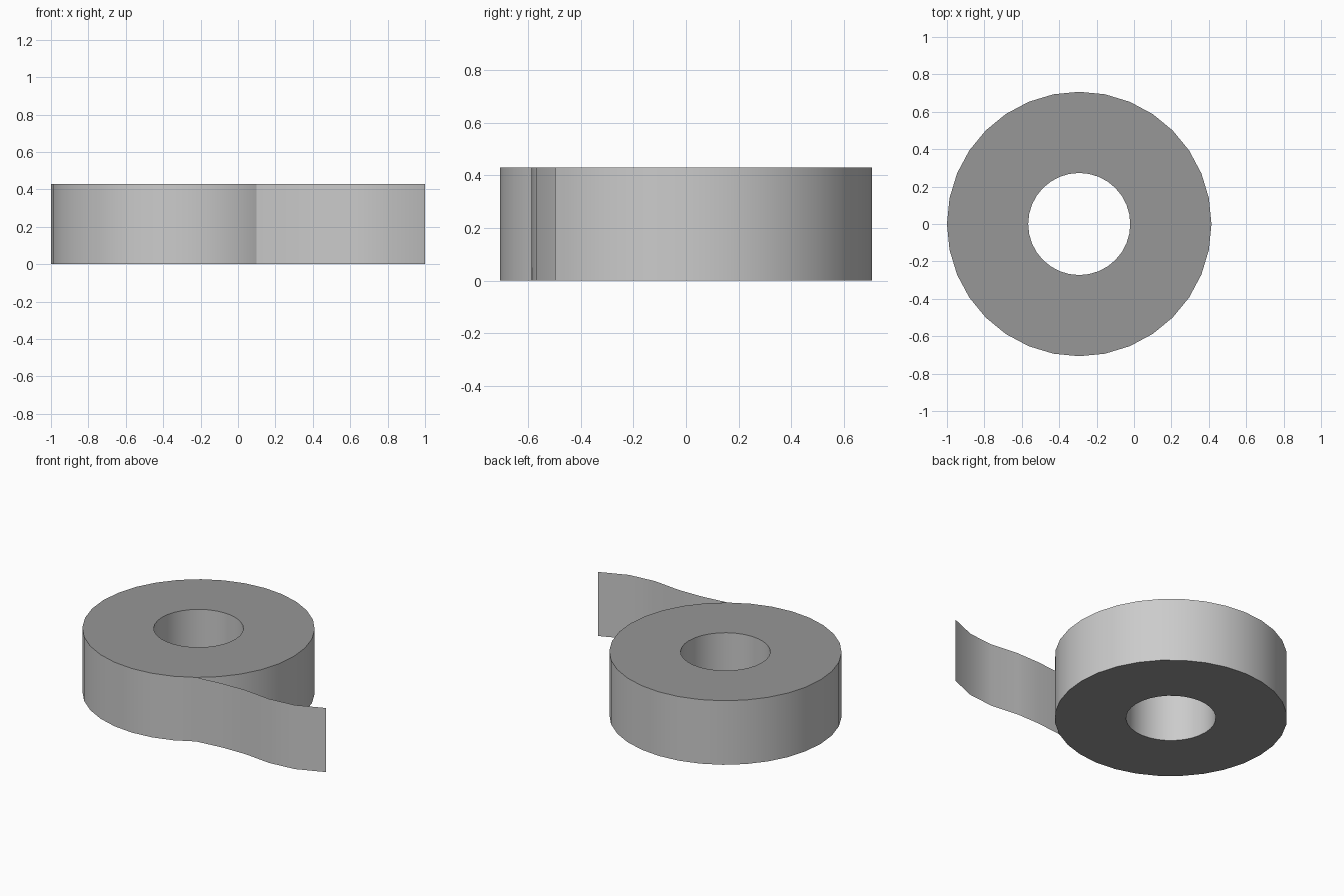
import bpy, bmesh, math

if "Cube" in bpy.data.objects:
    bpy.data.objects.remove(bpy.data.objects["Cube"])

CX, R_OUT, R_IN, HEIGHT, SIDES = -0.293, 0.707, 0.273, 0.43, 32


def material(name, value):
    m = bpy.data.materials.new(name)
    m.diffuse_color = (value, value, value, 1)
    m.use_nodes = True
    m.node_tree.nodes["Principled BSDF"].inputs["Base Color"].default_value = m.diffuse_color
    return m


tape_mat = material("light grey tape", 0.6)
side_mat = material("mid grey layered edge", 0.31)


def make_object(name, bm, materials):
    mesh = bpy.data.meshes.new(name)
    bm.to_mesh(mesh)
    bm.free()
    obj = bpy.data.objects.new(name, mesh)
    bpy.context.collection.objects.link(obj)
    for m in materials:
        mesh.materials.append(m)
    bpy.ops.object.select_all(action='DESELECT')
    obj.select_set(True)
    bpy.context.view_layer.objects.active = obj
    bpy.ops.object.shade_smooth_by_angle(angle=math.radians(35))
    return obj


# tape roll: rectangular section swept around the hub hole
bm = bmesh.new()
section = [(R_IN, 0), (R_OUT, 0), (R_OUT, HEIGHT), (R_IN, HEIGHT)]
rings = []
for i in range(SIDES):
    a = math.tau * i / SIDES
    rings.append([bm.verts.new((CX + r * math.cos(a), r * math.sin(a), z))
                  for r, z in section])
for i in range(SIDES):
    a, b = rings[i], rings[(i + 1) % SIDES]
    for j in range(4):
        k = (j + 1) % 4
        bm.faces.new((a[j], b[j], b[k], a[k]))
bmesh.ops.recalc_face_normals(bm, faces=bm.faces)
# flat ends of the roll show the darker layered edge
for f in bm.faces:
    f.material_index = 1 if abs(f.normal.z) > 0.5 else 0
make_object("tape_roll", bm, [tape_mat, side_mat])

# loose tape end: thin wavy sheet leaving the roll at one of its corners
start = math.radians(-56.25)
path = [(CX + R_OUT * math.cos(start), R_OUT * math.sin(start)),
        (0.28, -0.568), (0.45, -0.565), (0.64, -0.586), (0.82, -0.569), (1.0, -0.496)]
bm = bmesh.new()
cols = [[bm.verts.new((x, y, z)) for z in (0, HEIGHT)] for x, y in path]
for a, b in zip(cols, cols[1:]):
    bm.faces.new((a[0], b[0], b[1], a[1]))
make_object("loose_tape_end", bm, [tape_mat])
